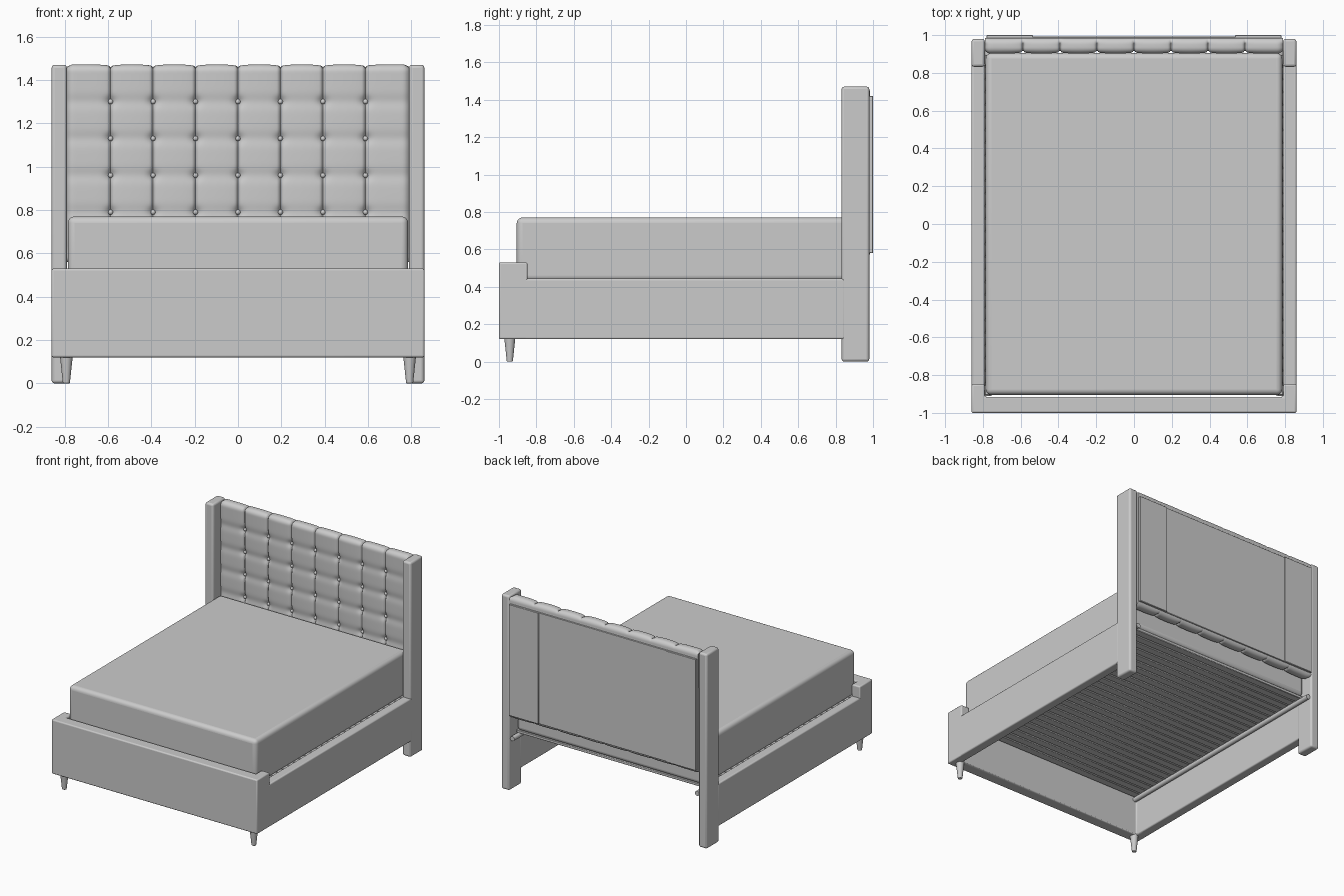
import bpy, bmesh, math
from mathutils import Vector

if "Cube" in bpy.data.objects:
    bpy.data.objects.remove(bpy.data.objects["Cube"])

mat = bpy.data.materials.new("neutral grey upholstery")
mat.diffuse_color = (0.6, 0.6, 0.6, 1)
mat.use_nodes = True
mat.node_tree.nodes["Principled BSDF"].inputs["Base Color"].default_value = mat.diffuse_color


def finish(name, bm, bevel=0.0, segs=3, angle=35):
    bmesh.ops.recalc_face_normals(bm, faces=bm.faces)
    me = bpy.data.meshes.new(name)
    bm.to_mesh(me)
    bm.free()
    ob = bpy.data.objects.new(name, me)
    bpy.context.collection.objects.link(ob)
    me.materials.append(mat)
    if bevel:
        m = ob.modifiers.new("bevel", 'BEVEL')
        m.width, m.segments, m.limit_method = bevel, segs, 'ANGLE'
    bpy.ops.object.select_all(action='DESELECT')
    ob.select_set(True)
    bpy.context.view_layer.objects.active = ob
    bpy.ops.object.shade_smooth_by_angle(angle=math.radians(angle))
    return ob


def box(name, lo, hi, bevel=0.0, segs=3):
    bm = bmesh.new()
    bmesh.ops.create_cube(bm, size=1)
    for v in bm.verts:
        v.co = Vector([(lo[i] + hi[i]) / 2 + v.co[i] * (hi[i] - lo[i]) for i in range(3)])
    return finish(name, bm, bevel, segs)


def prism(name, pts, z0, z1, bevel):
    bm = bmesh.new()
    f = bm.faces.new([bm.verts.new((x, y, z0)) for x, y in pts])
    g = bmesh.ops.extrude_face_region(bm, geom=[f])
    for v in g["geom"]:
        if isinstance(v, bmesh.types.BMVert):
            v.co.z = z1
    return finish(name, bm, bevel)


# mattress
box("mattress", (-0.785, -0.905, 0.43), (0.785, 0.905, 0.77), 0.03, 5)

# footboard wrapping round both front corners
prism("footboard", [(-0.86, -1), (0.86, -1), (0.86, -0.848), (0.79, -0.848), (0.79, -0.915),
                    (-0.79, -0.915), (-0.79, -0.848), (-0.86, -0.848)], 0.12, 0.53, 0.009)

# side parts, both sides
for s, side in ((-1, "left"), (1, "right")):
    def span(a, b):
        return sorted((s * a, s * b))
    x0, x1 = span(0.79, 0.86)
    box(side + "_side_rail", (x0, -0.93, 0.12), (x1, 0.85, 0.443), 0.009)
    box(side + "_headboard_wing", (x0, 0.832, 0), (x1, 0.98, 1.47), 0.014)
    # back side plate
    p0, p1 = span(0.535, 0.78)
    box(side + "_back_plate", (p0, 0.98, 0.58), (p1, 1.0, 1.42), 0.002, 1)
    # round cleat that carries the slats
    bm = bmesh.new()
    bmesh.ops.create_cone(bm, cap_ends=True, segments=16, radius1=0.018, radius2=0.018, depth=1.88)
    for v in bm.verts:
        v.co = Vector((s * 0.772 + v.co.x, 0.03 + v.co.z, 0.395 + v.co.y))
    finish(side + "_slat_cleat", bm)
    # tapered front leg
    bm = bmesh.new()
    bmesh.ops.create_cone(bm, cap_ends=True, segments=24, radius1=0.016, radius2=0.03, depth=0.13)
    for v in bm.verts:
        v.co += Vector((s * 0.792, -0.942, 0.065))
    finish(side + "_front_leg", bm, 0.003, 2)

# slats across the frame
N = 27
pitch = 1.81 / N
for i in range(N):
    y = -0.91 + i * pitch
    box("slat_%02d" % i, (-0.79, y + 0.004, 0.41), (0.79, y + pitch - 0.004, 0.432), 0.003, 1)

# middle back panel
box("back_panel", (-0.54, 0.97, 0.58), (0.54, 0.993, 1.42), 0.002, 1)

# tufted headboard: rounded profile swept across, pushed in at pleats and buttons
COLS = [-0.588 + 0.196 * i for i in range(7)]
ROWS = [0.62 + 0.17 * i for i in range(5)]
Y0, Y1, Z0, Z1, R = 0.902, 0.985, 0.55, 1.472, 0.034


def profile():
    pts = []
    n = 96
    for i in range(n + 1):
        pts.append((Y0, Z0 + R + (Z1 - Z0 - 2 * R) * i / n, -1.0, 0.0))
    for cy, cz, a0 in ((Y0 + R, Z1 - R, 180), (Y1 - R, Z1 - R, 90), (Y1 - R, Z0 + R, 0), (Y0 + R, Z0 + R, 270)):
        for k in range(0 if a0 in (90, 0, 270) else 1, 7 if a0 != 270 else 6):
            a = math.radians(a0 - 15 * k)
            pts.append((cy + R * math.cos(a), cz + R * math.sin(a), math.cos(a), math.sin(a)))
    return pts


def depth(x, z):
    dx = min(abs(x - c) for c in COLS)
    dz = min(abs(z - r) for r in ROWS)
    edge = 0.79 - abs(x)
    d = 0.010 * math.exp(-(dx / 0.006) ** 2) + 0.008 * math.exp(-dx / 0.03)
    d += 0.005 * math.exp(-(dz / 0.03) ** 2)
    d += 0.014 * math.exp(-(dx * dx + dz * dz) / 0.022 ** 2)
    if edge < 0.03:
        d += 0.018 * (1 - edge / 0.03) ** 2
    return d


xs = set()
marks = [-0.788] + COLS + [0.788]
for a, b in zip(marks, marks[1:]):
    for k in range(19):
        t = k / 18
        t = t - 0.8 * math.sin(2 * math.pi * t) / (2 * math.pi)   # denser near pleats
        xs.add(round(a + (b - a) * t, 5))
bm = bmesh.new()
prof = profile()
rings = []
for x in sorted(xs):
    ring = []
    for y, z, ny, nz in prof:
        w = 1.0 if ny < 0.1 else max(0.0, 1 - ny * 1.1)
        d = depth(x, z) * w
        ring.append(bm.verts.new((x, y - ny * d, z - nz * d)))
    rings.append(ring)
n = len(prof)
for a, b in zip(rings, rings[1:]):
    for i in range(n):
        j = (i + 1) % n
        bm.faces.new((a[i], a[j], b[j], b[i]))
bm.faces.new(rings[0])
bm.faces.new(rings[-1])
finish("tufted_headboard", bm, angle=60)

# tufting buttons
bm = bmesh.new()
for x in COLS:
    for z in ROWS:
        g = bmesh.ops.create_uvsphere(bm, u_segments=14, v_segments=8, radius=0.012)
        for v in g["verts"]:
            v.co = Vector((x + v.co.x, Y0 + 0.026 + v.co.y, z + v.co.z))
finish("tufting_buttons", bm, angle=60)
